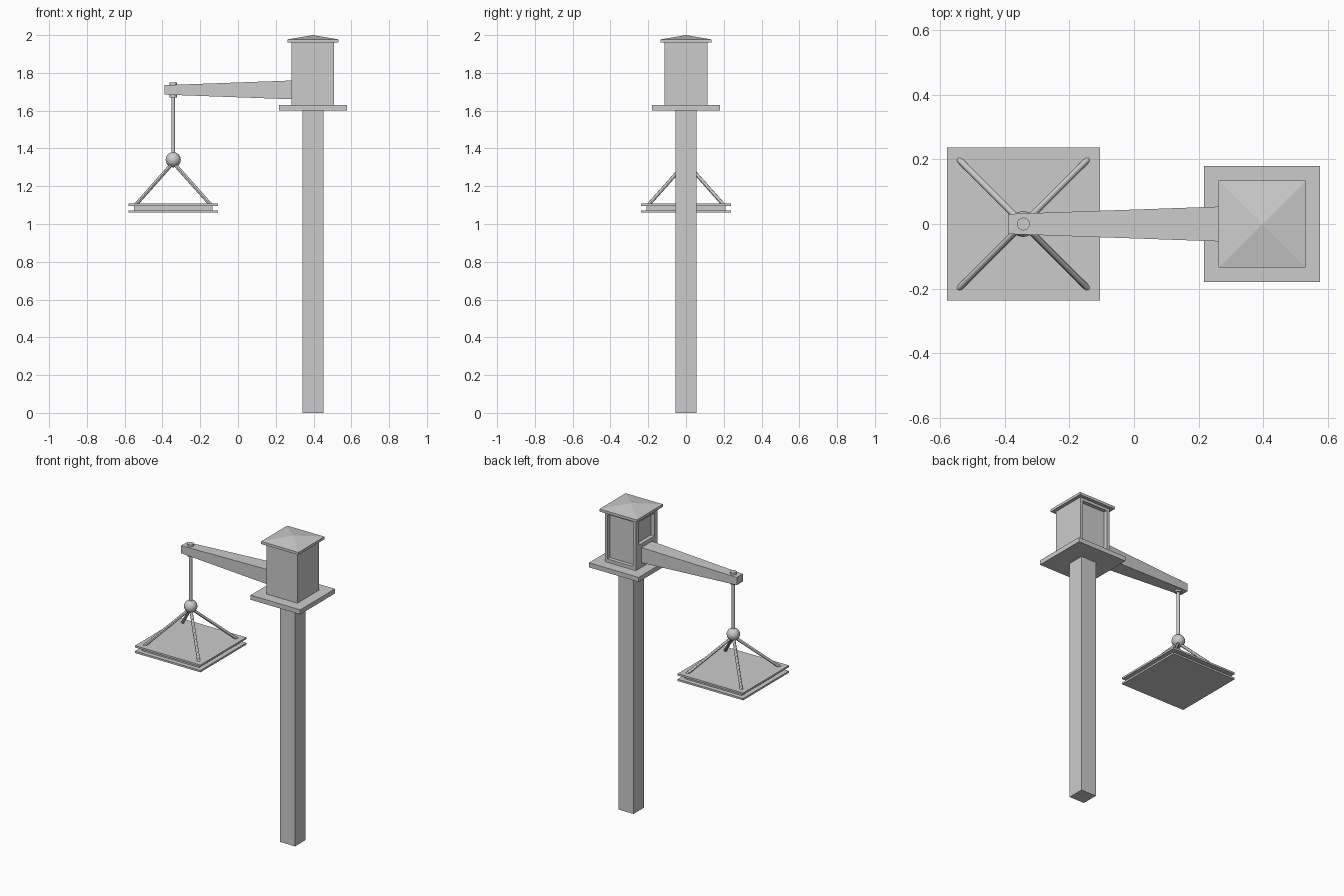
import bpy, bmesh
from mathutils import Vector

if "Cube" in bpy.data.objects:
    bpy.data.objects.remove(bpy.data.objects["Cube"])

PX, LX = 0.397, -0.343   # post axis and hanging platform axis


def link(name, bm):
    bmesh.ops.recalc_face_normals(bm, faces=bm.faces)
    me = bpy.data.meshes.new(name)
    bm.to_mesh(me)
    bm.free()
    ob = bpy.data.objects.new(name, me)
    bpy.context.collection.objects.link(ob)
    return ob


def box(name, x0, x1, y0, y1, z0, z1):
    bm = bmesh.new()
    bmesh.ops.create_cube(bm, size=1)
    for v in bm.verts:
        v.co = Vector(((x0 + x1) / 2 + v.co.x * (x1 - x0),
                       (y0 + y1) / 2 + v.co.y * (y1 - y0),
                       (z0 + z1) / 2 + v.co.z * (z1 - z0)))
    return link(name, bm)


def slab(name, cx, half, z0, z1):
    return box(name, cx - half, cx + half, -half, half, z0, z1)


def smooth(ob):
    bpy.ops.object.select_all(action='DESELECT')
    ob.select_set(True)
    bpy.context.view_layer.objects.active = ob
    bpy.ops.object.shade_smooth_by_angle()


def rod(name, a, b, r, sides=16):
    a, b = Vector(a), Vector(b)
    bm = bmesh.new()
    bmesh.ops.create_cone(bm, cap_ends=True, segments=sides, radius1=r,
                          radius2=r, depth=(b - a).length)
    rot = (b - a).to_track_quat('Z', 'Y')
    for v in bm.verts:
        v.co = rot @ v.co + (a + b) / 2
    ob = link(name, bm)
    smooth(ob)
    return ob


# Post and platform
slab("post", PX, 0.055, 0, 1.60)
slab("post_platform", PX, 0.18, 1.60, 1.63)

# Cabin with a shallow back panel and a small window above the arm
cabin = slab("cabin", PX, 0.1125, 1.63, 1.965)
left, back = PX - 0.1125, 0.1125
cutters = [
    box("back_panel_cutter", PX - 0.092, PX + 0.092, back - 0.025, back + 0.05, 1.652, 1.943),
    box("window_cutter", left - 0.05, left + 0.025, -0.08, 0.08, 1.785, 1.935),
]
for c in cutters:
    mod = cabin.modifiers.new(c.name, 'BOOLEAN')
    mod.operation = 'DIFFERENCE'
    mod.solver = 'EXACT'
    mod.object = c
    bpy.context.view_layer.objects.active = cabin
    bpy.ops.object.modifier_apply(modifier=mod.name)
for c in cutters:
    bpy.data.objects.remove(c)

# Low pyramid roof
slab("roof_eaves", PX, 0.135, 1.96, 1.977)
bm = bmesh.new()
base = [bm.verts.new((PX + sx * 0.135, sy * 0.135, 1.977))
        for sx, sy in ((-1, -1), (1, -1), (1, 1), (-1, 1))]
apex = bm.verts.new((PX, 0, 2.0))
bm.faces.new(base)
for i in range(4):
    bm.faces.new((base[i], base[(i + 1) % 4], apex))
link("roof", bm)

# Tapered arm
arm = box("arm", -0.39, 0.295, -1, 1, -1, 1)
for v in arm.data.vertices:
    hy, hz = (0.031, 0.025) if v.co.x < 0 else (0.055, 0.05)
    v.co.y *= hy
    v.co.z = 1.71 + v.co.z * hz

# Hanger pin, rod and ball
rod("hanger_pin", (LX, 0, 1.67), (LX, 0, 1.75), 0.02)
rod("hanger_rod", (LX, 0, 1.34), (LX, 0, 1.68), 0.01)
bm = bmesh.new()
bmesh.ops.create_uvsphere(bm, u_segments=24, v_segments=16, radius=0.04)
bmesh.ops.translate(bm, vec=(LX, 0, 1.34), verts=bm.verts)
smooth(link("hanger_ball", bm))

# Four struts down to the hanging platform
for sx in (-1, 1):
    for sy in (-1, 1):
        rod("strut", (LX, 0, 1.325), (LX + sx * 0.2, sy * 0.2, 1.10), 0.0095, 12)

# Hanging platform: two plates around a smaller core
slab("upper_plate", LX, 0.237, 1.096, 1.108)
slab("plate_core", LX, 0.208, 1.07, 1.098)
slab("lower_plate", LX, 0.237, 1.06, 1.072)
